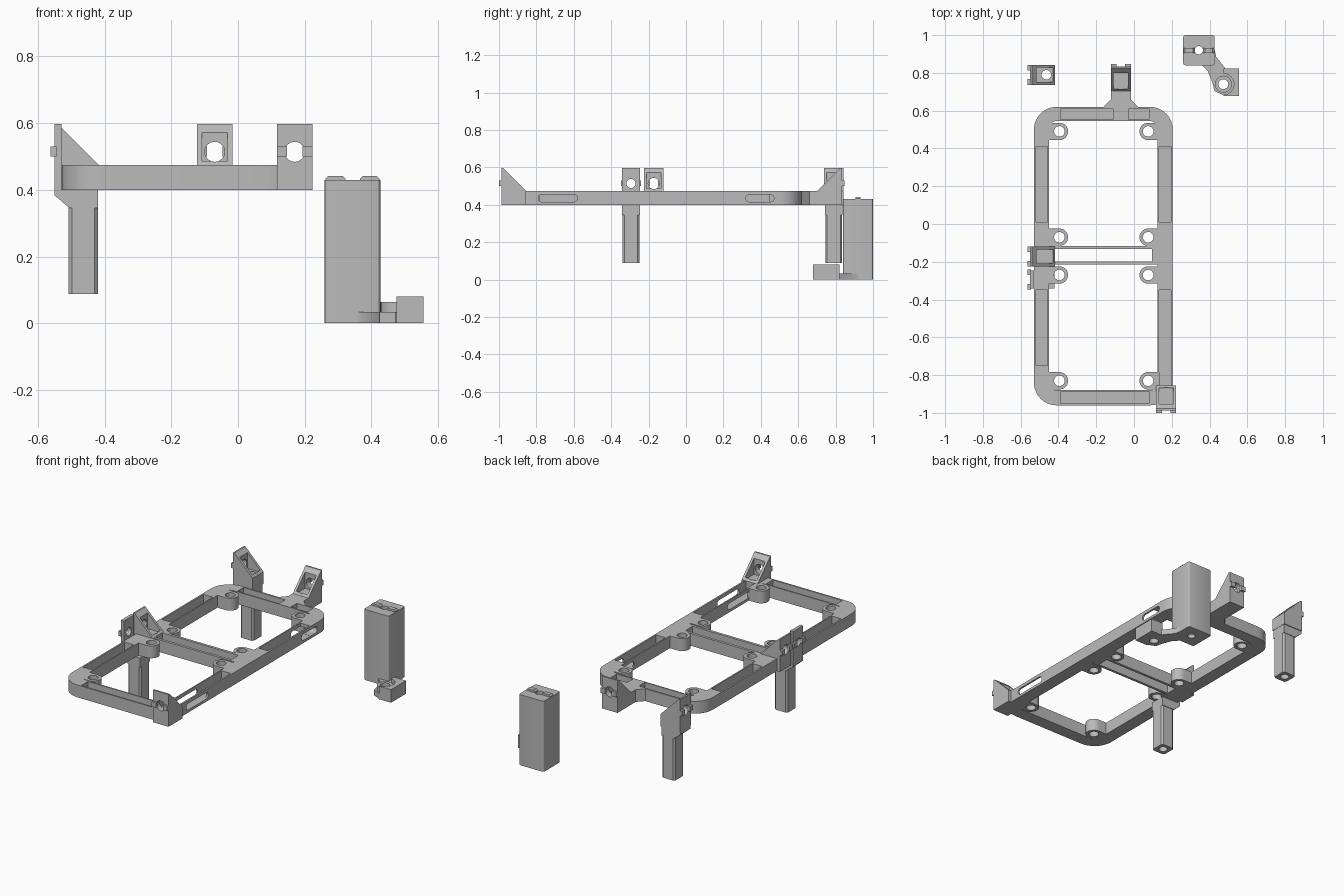
import bpy, bmesh
from math import pi, sin, cos
from mathutils import Matrix

if "Cube" in bpy.data.objects:
    bpy.data.objects.remove(bpy.data.objects["Cube"])

grey = bpy.data.materials.new("plain grey")
grey.use_nodes = True
grey.diffuse_color = (0.5, 0.5, 0.5, 1)
grey.node_tree.nodes["Principled BSDF"].inputs["Base Color"].default_value = (0.5, 0.5, 0.5, 1)
parts = []


def prism(name, pts, lo, hi, axis="Z"):
    """Extrude a 2D profile along one axis."""
    place = {"X": lambda a, b, h: (h, a, b),
             "Y": lambda a, b, h: (a, h, b),
             "Z": lambda a, b, h: (a, b, h)}[axis]
    bm = bmesh.new()
    rings = [[bm.verts.new(place(a, b, h)) for a, b in pts] for h in (lo, hi)]
    for ring in rings:
        bm.faces.new(ring)
    n = len(pts)
    for i in range(n):
        j = (i + 1) % n
        bm.faces.new((rings[0][i], rings[0][j], rings[1][j], rings[1][i]))
    bmesh.ops.recalc_face_normals(bm, faces=bm.faces[:])
    me = bpy.data.meshes.new(name)
    bm.to_mesh(me)
    bm.free()
    me.materials.append(grey)
    ob = bpy.data.objects.new(name, me)
    bpy.context.scene.collection.objects.link(ob)
    parts.append(ob)
    return ob


def arc(cx, cy, r, a0, a1, n=8):
    return [(cx + r * cos(a0 + (a1 - a0) * i / n), cy + r * sin(a0 + (a1 - a0) * i / n))
            for i in range(n + 1)]


def rrect(x0, x1, y0, y1, r, n=8):
    """Rounded rectangle outline."""
    pts = []
    for k, (cx, cy) in enumerate(((x1 - r, y1 - r), (x0 + r, y1 - r),
                                  (x0 + r, y0 + r), (x1 - r, y0 + r))):
        pts += arc(cx, cy, r, k * pi / 2, (k + 1) * pi / 2, n)
    return pts


def box(name, x0, x1, y0, y1, z0, z1):
    return prism(name, [(x0, y0), (x1, y0), (x1, y1), (x0, y1)], z0, z1)


def cyl(name, a, b, r, lo, hi, axis="Z"):
    return prism(name, arc(a, b, r, 0, 2 * pi, 32)[:-1], lo, hi, axis)


def cut(ob, *cutters):
    """Subtract the cutters, bake the result and discard them."""
    for c in cutters:
        m = ob.modifiers.new("cut", "BOOLEAN")
        m.operation, m.solver, m.object = "DIFFERENCE", "EXACT", c
    bpy.context.view_layer.update()
    dg = bpy.context.evaluated_depsgraph_get()
    me = bpy.data.meshes.new_from_object(ob.evaluated_get(dg))
    ob.modifiers.clear()
    ob.data = me
    for c in cutters:
        parts.remove(c)
        bpy.data.objects.remove(c)
    return ob


LOW, TOP = 0.4, 0.475

# Main frame with top channels and side slots
frame = prism("frame", rrect(-0.53, 0.205, -0.96, 0.62, 0.12), LOW, TOP)
cutters = [prism("opening", rrect(-0.45, 0.125, -0.88, 0.545, 0.04), 0.3, 0.6)]
for x0, x1, y0, y1 in ((-0.52, -0.458, 0.01, 0.41), (-0.52, -0.458, -0.75, -0.35),
                       (0.133, 0.195, 0.01, 0.41), (0.133, 0.195, -0.86, -0.35),
                       (-0.39, -0.11, 0.553, 0.61), (-0.03, 0.08, 0.553, 0.61),
                       (-0.39, 0.08, -0.95, -0.888)):
    cutters.append(box("channel", x0, x1, y0, y1, 0.415, 0.6))
for y0, y1 in ((-0.79, -0.58), (0.32, 0.47)):
    cutters.append(prism("slot", rrect(y0, y1, 0.416, 0.455, 0.019), 0.122, 0.3, "X"))
cut(frame, *cutters)

# Twin rails across the middle
for y in (-0.207, -0.124):
    box("cross_rail", -0.46, 0.135, y - 0.008, y + 0.008, LOW, TOP)
box("cross_end_right", -0.46, -0.42, -0.21, -0.12, LOW, TOP)
box("cross_end_left", 0.095, 0.135, -0.21, -0.12, LOW, TOP)

# Screw bosses along the inside of the frame
for x, wall, start in ((-0.395, -0.46, -pi / 2), (0.075, 0.135, pi / 2)):
    for y in (0.49, -0.07, -0.27, -0.83):
        outline = arc(x, y, 0.046, start, start + pi, 16)
        s = 1 if start > 0 else -1
        outline += [(wall, y - 0.046 * s), (wall, y + 0.046 * s)]
        boss = prism("screw_boss", outline, LOW, TOP)
        cut(boss, cyl("hole", x, y, 0.028, 0.3, 0.6))


def settle(obs, x, y, turn):
    """Move locally built parts into place; local +y is outward."""
    for ob in obs:
        ob.data.transform(Matrix.Translation((x, y, 0)) @ Matrix.Rotation(turn, 4, "Z"))


def pegs():
    return [box("locating_peg", s * 0.038 - 0.015, s * 0.038 + 0.015, -0.005, 0.013, 0.5, 0.53)
            for s in (-1, 1)]


def bracket(name):
    """Gusseted bracket with a pocket and a screw hole."""
    body = prism(name, [(0, LOW), (0, 0.597), (-0.01, 0.597), (-0.132, TOP), (-0.132, LOW)],
                 -0.053, 0.053, "X")
    cut(body, box("pocket", -0.038, 0.038, -0.12, -0.035, 0.474, 0.7),
        cyl("hole", 0, 0.514, 0.03, -0.2, 0.1, "Y"))
    return [body] + pegs()


def leg(name):
    """Hollow leg with chamfered corners and a flared shoulder."""
    post = prism(name, rrect(-0.045, 0.045, -0.13, -0.042, 0.01, 1), 0.088, LOW)
    shoulder = prism(name + "_shoulder", [(0, LOW), (0, 0.383), (-0.045, 0.345),
                                          (-0.13, 0.345), (-0.13, LOW)], -0.048, 0.048, "X")
    for ob in (post, shoulder):
        cut(ob, cyl("bore", 0, -0.086, 0.025, 0, 0.7))
    return [post, shoulder]


# Three brackets fixed to the frame
settle(bracket("back_bracket"), -0.07, 0.835, 0)
settle(bracket("front_bracket"), 0.17, -0.987, pi)
settle(bracket("side_bracket"), -0.55, -0.172, pi / 2)
prism("back_neck", [(-0.17, 0.61), (-0.123, 0.66), (-0.123, 0.71), (-0.017, 0.71),
                    (-0.017, 0.66), (0.03, 0.61)], LOW, TOP)

# Leg clipped to the frame, with its upright plate
plate = box("leg_plate", -0.048, 0.048, -0.02, 0, 0.383, 0.597)
cut(plate, cyl("hole", 0, 0.514, 0.024, -0.2, 0.1, "Y"))
settle([plate] + pegs() + leg("side_leg"), -0.55, -0.294, pi / 2)

# Separate leg with a bracket on top
loose = bracket("loose_bracket")
cut(loose[0], cyl("bore", 0, -0.086, 0.025, 0, 0.7))
settle(loose + leg("loose_leg"), -0.55, 0.79, pi / 2)

# Tall block with ribs and a bore
block = prism("tall_block", rrect(0.26, 0.427, 0.84, 1.0, 0.012, 3), 0, 0.43)
cut(block, cyl("bore", 0.343, 0.92, 0.022, -0.1, 0.6))
for x0, x1 in ((0.262, 0.322), (0.366, 0.425)):
    prism("block_rib", [(x0, 0.42), (x1, 0.42), (x1, 0.433), (x1 - 0.009, 0.442),
                        (x0 + 0.009, 0.442), (x0, 0.433)], 0.905, 0.933, "Y")

# Foot arm, ring and corner stop beside the block
bx, by = 0.473, 0.74
arm = prism("foot_arm", [(0.33, 0.85), (0.425, 0.93), (0.435, 0.885), (0.53, 0.765), (0.53, 0.7),
                         (0.473, 0.682), (0.425, 0.705), (0.415, 0.75), (0.39, 0.81),
                         (0.36, 0.84)], 0, 0.034)
cut(arm, cyl("bore", bx, by, 0.026, -0.1, 0.2))
ring = cyl("foot_ring", bx, by, 0.045, 0, 0.064)
cut(ring, cyl("bore", bx, by, 0.026, -0.1, 0.2))
stop = box("corner_stop", 0.475, 0.557, 0.678, 0.822, 0, 0.08)
cut(stop, cyl("clearance", bx, by, 0.056, 0.034, 0.2), cyl("bore", bx, by, 0.026, -0.1, 0.2))

# Smooth rounded surfaces, keep corners crisp
bpy.ops.object.select_all(action="DESELECT")
for ob in parts:
    ob.select_set(True)
bpy.context.view_layer.objects.active = parts[0]
bpy.ops.object.shade_smooth_by_angle(angle=0.5)
